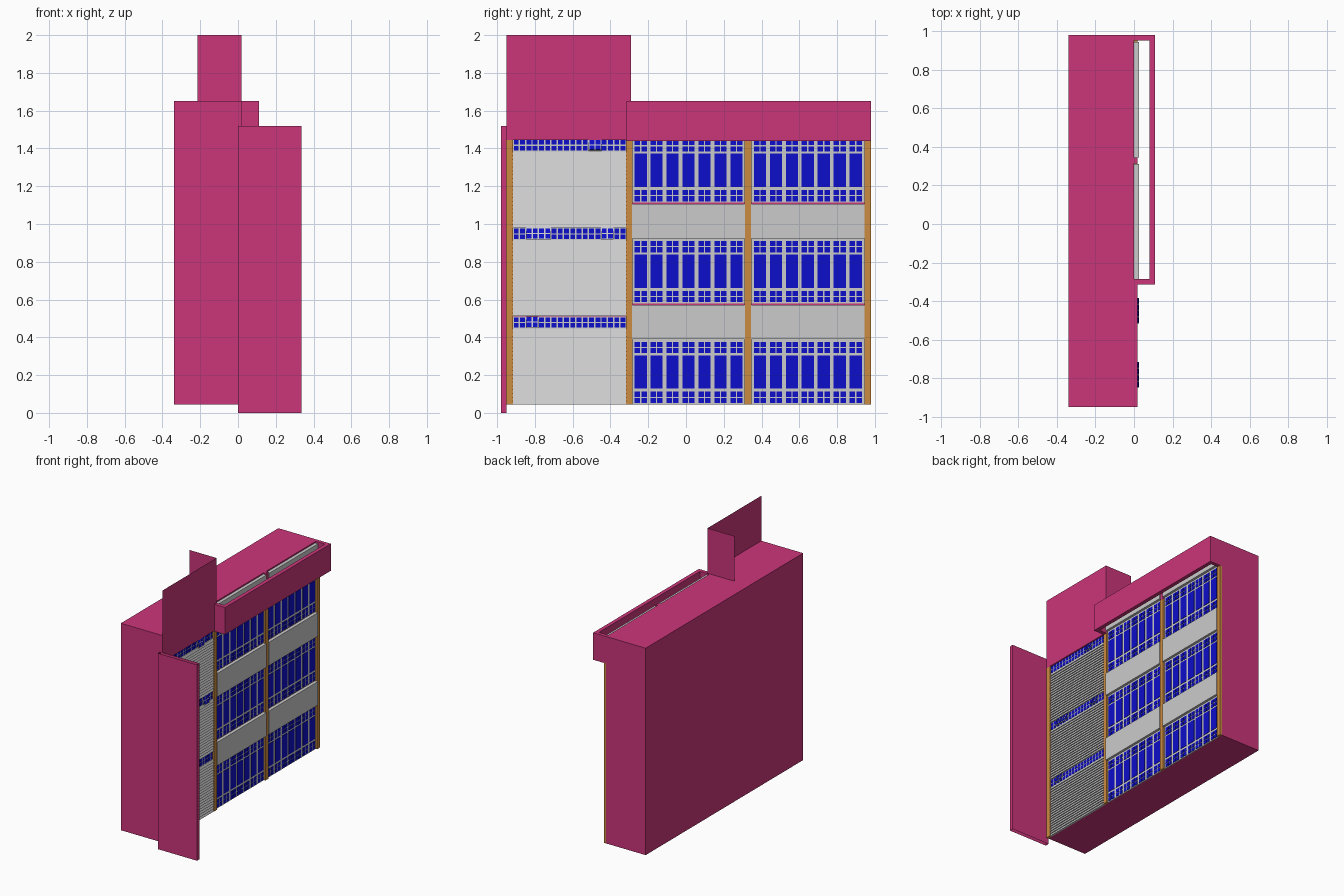
import bpy, bmesh, math
from mathutils import Matrix, Vector

if "Cube" in bpy.data.objects:
    bpy.data.objects.remove(bpy.data.objects["Cube"])


def material(name, rgb):
    m = bpy.data.materials.new(name)
    m.diffuse_color = (*rgb, 1)
    m.use_nodes = True
    m.node_tree.nodes["Principled BSDF"].inputs["Base Color"].default_value = m.diffuse_color
    return m


PINK = material("pink wall", (0.60, 0.036, 0.195))
GREY = material("light grey panel", (0.60, 0.60, 0.60))
BLUE = material("blue glass", (0.004, 0.004, 0.60))
ORANGE = material("orange pillar", (0.60, 0.26, 0.052))


def finish(name, bm, *mats):
    me = bpy.data.meshes.new(name)
    bm.to_mesh(me)
    bm.free()
    for m in mats:
        me.materials.append(m)
    ob = bpy.data.objects.new(name, me)
    bpy.context.collection.objects.link(ob)
    return ob


def add_box(bm, x0, x1, y0, y1, z0, z1, mat=0, skip=()):
    """Box by its limits; skip lists outward directions to leave open."""
    size = Matrix.Diagonal((x1 - x0, y1 - y0, z1 - z0, 1))
    centre = Matrix.Translation(((x0 + x1) / 2, (y0 + y1) / 2, (z0 + z1) / 2))
    geo = bmesh.ops.create_cube(bm, size=1, matrix=centre @ size)
    faces = {f for v in geo["verts"] for f in v.link_faces}
    drop = []
    for f in faces:
        f.material_index = mat
        f.normal_update()
        if any(f.normal.dot(Vector(d)) > 0.9 for d in skip):
            drop.append(f)
    if drop:
        bmesh.ops.delete(bm, geom=drop, context="FACES")
    return geo["verts"]


def boxes(name, mat, *limits, skip=()):
    bm = bmesh.new()
    for b in limits:
        add_box(bm, *b, skip=skip)
    return finish(name, bm, mat)


UP, DOWN = (0, 0, 1), (0, 0, -1)
FLOOR = 0.534                        # storey height
BAYS = [(-0.285, 0.312), (0.345, 0.945)]

# Main block, and the wall band above the slatted bay
boxes("main_block", PINK, (-0.34, 0, -0.95, 0.98, 0.045, 1.65))
boxes("upper_wall_band", PINK, (0, 0.018, -0.95, -0.29, 1.445, 1.65))

# Tall L-shaped screen on the roof, made of single sheets
bm = bmesh.new()
low = [bm.verts.new(p) for p in ((0.018, -0.95, 1.65), (0.018, -0.29, 1.65), (-0.215, -0.29, 1.65))]
high = [bm.verts.new((v.co.x, v.co.y, 2.0)) for v in low]
for i in range(2):
    bm.faces.new((low[i], low[i + 1], high[i + 1], high[i]))
finish("roof_screen", bm, PINK)

# Side fin, a hollow upright with open ends
boxes("side_fin", PINK, (0, 0.335, -0.98, -0.95, 0, 1.52), skip=(UP, DOWN))

# Projecting parapet frame, open above and below
boxes("parapet_frame", PINK,
      (0.08, 0.11, -0.315, 0.98, 1.44, 1.65),
      (0, 0.08, -0.315, -0.285, 1.44, 1.65),
      (0, 0.08, 0.952, 0.98, 1.44, 1.65))
boxes("parapet_divider", PINK, (0, 0.018, 0.315, 0.345, 1.445, 1.65))

# Pillars
boxes("pillars", ORANGE, *[(0, 0.018, a, b, 0.045, 1.445) for a, b in
      ((-0.95, -0.915), (-0.318, -0.283), (0.31, 0.346), (0.944, 0.98))])

# Spandrel panels above each storey (the top ones sit behind the parapet)
boxes("spandrel_panels", GREY, *[
    (0, 0.025, a, b, 0.39 + k * FLOOR, 0.572 + k * FLOOR)
    for a, b in BAYS for k in range(3)])

# Window walls: grey frame plates with blue panes
bm = bmesh.new()
for a, b in BAYS:
    pitch = 0.0845
    start = (a + b) / 2 - 3.5 * pitch
    for k in range(3):
        z = k * FLOOR
        add_box(bm, 0, 0.006, a, b, 0.045 + z, 0.39 + z)
        for i in range(7):
            y = start + i * pitch + 0.010
            add_box(bm, 0.004, 0.009, y, y + 0.0645, 0.128 + z, 0.304 + z, 1, skip=[(-1, 0, 0)])
            for row in (0.052, 0.085, 0.316, 0.349):
                for dy in (0, 0.0355):
                    add_box(bm, 0.004, 0.009, y + dy, y + dy + 0.029,
                            row + z, row + 0.027 + z, 1, skip=[(-1, 0, 0)])
finish("window_walls", bm, GREY, BLUE)

# Slatted cladding with a sawtooth profile
bm = bmesh.new()
for z0, z1 in ((0.045, 0.447), (0.512, 0.916), (0.98, 1.385)):
    n = 20
    step = (z1 - z0) / n
    profile = [(0, z0)]
    for i in range(n):
        profile += [(0.016, z0 + i * step), (0.008, z0 + (i + 1) * step)]
    profile.append((0, z1))
    left = [bm.verts.new((x, -0.915, z)) for x, z in profile]
    right = [bm.verts.new((x, -0.318, z)) for x, z in profile]
    for i in range(len(profile) - 1):
        bm.faces.new((left[i], right[i], right[i + 1], left[i + 1]))
finish("slat_cladding", bm, GREY)


def pane_grid(bm, y0, count, z0, x):
    """Two rows of small panes."""
    for i in range(count):
        y = y0 + i * 0.0332
        for row in (0.005, 0.035):
            add_box(bm, x, x + 0.004, y + 0.004, y + 0.0295, z0 + row, z0 + row + 0.024, 1)


# Ribbon windows over the slats
RIBBONS = (0.447, 0.916, 1.385)
bm = bmesh.new()
for z in RIBBONS:
    add_box(bm, 0, 0.006, -0.915, -0.318, z, z + 0.064)
    pane_grid(bm, -0.915, 18, z, 0.004)
finish("ribbon_windows", bm, GREY, BLUE)

# Sashes tilted open in the ribbons
bm = bmesh.new()
for y, count, z in ((-0.848, 2, RIBBONS[0]), (-0.848, 4, RIBBONS[1]),
                    (-0.45, 2, RIBBONS[1]), (-0.515, 2, RIBBONS[2])):
    first = len(bm.verts)
    add_box(bm, 0.006, 0.010, y, y + count * 0.0332, z, z + 0.062)
    pane_grid(bm, y, count, z, 0.008)
    bm.verts.ensure_lookup_table()
    bmesh.ops.rotate(bm, verts=bm.verts[first:], cent=(0.008, y, z + 0.06),
                     matrix=Matrix.Rotation(math.radians(-16), 3, "Y"))
finish("open_sashes", bm, GREY, BLUE)

# Exposed wall strip above the wide open sash
boxes("sash_opening", PINK, (0, 0.0085, -0.845, -0.72, 0.972, 0.979))
